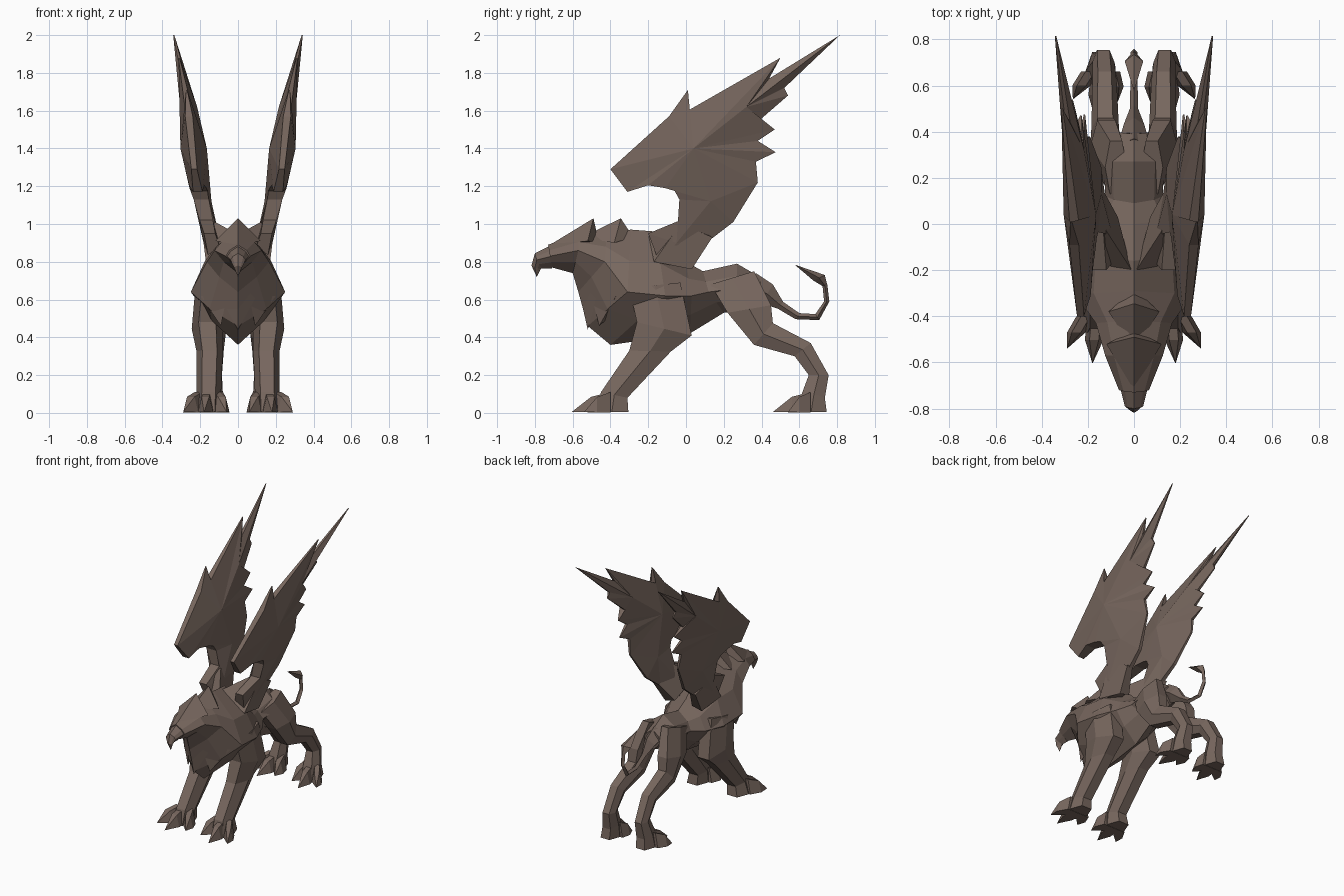
import bpy, bmesh
from mathutils import Vector

mat = bpy.data.materials.new("stone brown")
mat.diffuse_color = (0.185, 0.135, 0.112, 1)


def finish(name, bm, mirror=False):
    bmesh.ops.recalc_face_normals(bm, faces=bm.faces)
    me = bpy.data.meshes.new(name)
    bm.to_mesh(me)
    bm.free()
    me.materials.append(mat)
    ob = bpy.data.objects.new(name, me)
    bpy.context.collection.objects.link(ob)
    if mirror:
        mod = ob.modifiers.new("mirror", 'MIRROR')
        mod.use_mirror_merge = False
    return ob


def loft(name, rings, mirror=False, tip=None):
    """Skin a list of equal rings; the far end closes flat or to a tip."""
    bm = bmesh.new()
    vs = [[bm.verts.new(p) for p in r] for r in rings]
    n = len(rings[0])
    for a, b in zip(vs, vs[1:]):
        for i in range(n):
            j = (i + 1) % n
            bm.faces.new((a[i], a[j], b[j], b[i]))
    bm.faces.new(vs[0])
    if tip:
        t = bm.verts.new(tip)
        for i in range(n):
            bm.faces.new((vs[-1][i], vs[-1][(i + 1) % n], t))
    else:
        bm.faces.new(vs[-1])
    return finish(name, bm, mirror)


def body_ring(ty, tz, my, mz, w, by, bz):
    """Symmetric eight-sided section from top, widest and bottom points."""
    t, m, b = Vector((0, ty, tz)), Vector((w, my, mz)), Vector((0, by, bz))
    u, l = t.lerp(m, 0.5), m.lerp(b, 0.5)
    u.x, l.x = w * 0.7, w * 0.6
    half = [t, u, m, l, b]
    return half + [Vector((-p.x, p.y, p.z)) for p in (l, m, u)]


def limb_ring(fy, fz, by, bz, x0, x1):
    """Six-sided section from front point, back point and x range."""
    c, h = (x0 + x1) / 2, (x1 - x0) / 3.6
    my, mz = (fy + by) / 2, (fz + bz) / 2
    return [(c - h, fy, fz), (c + h, fy, fz), (x1, my, mz),
            (c + h, by, bz), (c - h, by, bz), (x0, my, mz)]


# Body, neck and head
loft("body", [body_ring(*s) for s in [
    (-0.73, 0.89, -0.72, 0.83, 0.065, -0.71, 0.77),
    (-0.57, 0.95, -0.57, 0.86, 0.125, -0.60, 0.74),
    (-0.42, 0.96, -0.43, 0.80, 0.165, -0.57, 0.64),
    (-0.29, 0.97, -0.31, 0.64, 0.25, -0.52, 0.46),
    (-0.16, 0.96, -0.11, 0.62, 0.235, -0.40, 0.36),
    (0.00, 0.80, 0.03, 0.62, 0.18, 0.02, 0.42),
    (0.09, 0.75, 0.12, 0.64, 0.125, 0.20, 0.53),
    (0.27, 0.79, 0.27, 0.66, 0.13, 0.28, 0.54),
    (0.39, 0.72, 0.40, 0.65, 0.07, 0.38, 0.57)]])

# Hooked beak
loft("beak", [body_ring(*s) for s in [
    (-0.71, 0.89, -0.71, 0.83, 0.06, -0.71, 0.765),
    (-0.80, 0.845, -0.79, 0.81, 0.04, -0.765, 0.765),
    (-0.818, 0.78, -0.80, 0.77, 0.022, -0.77, 0.76)]], tip=(0, -0.79, 0.72))


# Swept feather hoods along the crest, and hanging ruff points on the chest
def spike(name, base, tip, mirror=False):
    loft(name, [base], mirror, tip)


spike("head_crest", [(0, -0.72, 0.89), (0.12, -0.52, 0.91), (0, -0.46, 0.90),
                     (-0.12, -0.52, 0.91)], (0, -0.49, 1.03))
spike("neck_crest", [(0, -0.55, 0.93), (0.11, -0.38, 0.90), (0, -0.28, 0.93),
                     (-0.11, -0.38, 0.90)], (0, -0.345, 1.03))
spike("chest_ruff", [(-0.11, -0.47, 0.64), (0.11, -0.47, 0.64), (0, -0.57, 0.66)],
      (0, -0.52, 0.44))
spike("side_ruff", [(0.06, -0.50, 0.62), (0.20, -0.37, 0.62), (0.08, -0.36, 0.55)],
      (0.09, -0.46, 0.46), True)

# Front legs
loft("front_leg", [limb_ring(*s) for s in [
    (-0.30, 0.66, -0.03, 0.69, 0.07, 0.225),
    (-0.26, 0.48, 0.03, 0.41, 0.08, 0.245),
    (-0.30, 0.33, -0.08, 0.325, 0.08, 0.22),
    (-0.45, 0.11, -0.31, 0.08, 0.09, 0.22),
    (-0.48, 0.005, -0.305, 0.005, 0.09, 0.24)]], True)

# Hind legs
loft("hind_leg", [limb_ring(*s) for s in [
    (0.13, 0.68, 0.36, 0.75, 0.03, 0.125),
    (0.22, 0.53, 0.45, 0.57, 0.05, 0.19),
    (0.36, 0.36, 0.46, 0.475, 0.065, 0.185),
    (0.575, 0.30, 0.66, 0.37, 0.075, 0.18),
    (0.65, 0.20, 0.755, 0.20, 0.085, 0.18),
    (0.62, 0.12, 0.735, 0.08, 0.08, 0.20),
    (0.58, 0.005, 0.745, 0.005, 0.08, 0.21)]], True)


# Clawed toes: a knuckle block tapering to a point
def toe(name, x, y, tx, ty, w=0.04):
    kx, ky = x + (tx - x) * 0.5, y + (ty - y) * 0.5

    def ring(cx, cy, top):
        return [(cx - w, cy, 0.003), (cx + w, cy, 0.003),
                (cx + w * 0.5, cy, top), (cx - w * 0.5, cy, top)]
    loft(name, [ring(x, y, 0.11), ring(kx, ky, 0.085)], True, (tx, ty, 0.005))


for leg, y0, toes in (("front", -0.40, ((0.11, 0.06, -0.53), (0.165, 0.18, -0.605), (0.21, 0.29, -0.54))),
                      ("hind", 0.66, ((0.10, 0.07, 0.53), (0.145, 0.17, 0.46), (0.19, 0.265, 0.54)))):
    for i, (x, tx, ty) in enumerate(toes):
        toe(f"{leg}_toe_{i + 1}", x, y0, tx, ty)


# Tail with tuft
def diamond(y, z, dy, dz, w):
    return [(0, y - dy, z - dz), (w, y, z), (0, y + dy, z + dz), (-w, y, z)]


loft("tail", [diamond(*s) for s in [
    (0.34, 0.68, 0.03, 0.06, 0.07),
    (0.43, 0.63, 0.03, 0.05, 0.045),
    (0.50, 0.57, 0.014, 0.018, 0.018),
    (0.59, 0.512, 0.010, 0.016, 0.016),
    (0.695, 0.507, -0.010, 0.016, 0.016),
    (0.745, 0.59, -0.014, 0.0, 0.015),
    (0.735, 0.68, -0.013, 0.0, 0.015)]])
loft("tail_tuft", [diamond(*s) for s in [
    (0.737, 0.67, 0.012, 0.0, 0.013),
    (0.705, 0.715, 0.03, 0.015, 0.04)]], tip=(0, 0.575, 0.785))

# Shoulders that carry the wings up out of the back
loft("wing_shoulder", [
    [(0.01, -0.20, 0.95), (0.17, -0.17, 0.80), (0.15, 0.03, 0.76), (0.07, 0.03, 0.78)],
    [(0.12, -0.03, 1.01), (0.195, -0.03, 1.0), (0.175, 0.14, 0.93), (0.13, 0.14, 0.93)]], True)

# Wings: a feathered outline (y, z, spine point, rim half thickness)
spine = [(-0.05, 0.90, 0.045), (0.13, 1.12, 0.045), (0.04, 1.40, 0.07), (0.32, 1.62, 0.045)]
outline = [
    (-0.14, 0.79, 0, .04), (-0.20, 0.95, 0, .03), (-0.03, 1.02, 0, .035), (-0.035, 1.13, 1, .04),
    (-0.06, 1.175, 2, .045), (-0.11, 1.19, 2, .045), (-0.20, 1.205, 2, .04),
    (-0.31, 1.17, 2, .025), (-0.40, 1.29, 2, .015), (-0.09, 1.57, 2, .02),
    (0.01, 1.71, 2, .003), (0.01, 1.60, 2, .02), (0.50, 1.88, 3, .003),
    (0.44, 1.77, 3, .01), (0.815, 2.0, 3, .003), (0.52, 1.72, 3, .008),
    (0.54, 1.68, 3, .003), (0.39, 1.55, 3, .01), (0.47, 1.50, 2, .003),
    (0.38, 1.44, 2, .01), (0.475, 1.38, 2, .003), (0.37, 1.33, 2, .01),
    (0.38, 1.22, 1, .006), (0.25, 1.01, 1, .012), (0.12, 0.91, 0, .015), (0.0, 0.79, 0, .03)]


def wing_x(y, z):
    """Outward lean of the wing's middle surface."""
    keys = [(0.75, 0.10), (0.95, 0.15), (1.2, 0.21), (1.45, 0.243), (1.7, 0.27), (2.0, 0.34)]
    for (z0, x0), (z1, x1) in zip(keys, keys[1:]):
        if z <= z1:
            break
    return x0 + (x1 - x0) * (z - z0) / (z1 - z0) - 0.02 * max(-0.5, min(1, y * 2)) * (1.0 < z < 1.6)


bm = bmesh.new()
sides = []
for s in (-1, 1):
    sp = [bm.verts.new((wing_x(y, z) + s * t, y, z)) for y, z, t in spine]
    rim = [bm.verts.new((wing_x(y, z) + s * t, y, z)) for y, z, k, t in outline]
    sides.append(rim)
    for i in range(len(rim)):
        j = (i + 1) % len(rim)
        a, b = outline[i][2], outline[j][2]
        bm.faces.new((rim[i], rim[j], sp[a]))
        if a != b:
            bm.faces.new((rim[j], sp[b], sp[a]))
for i in range(len(outline)):
    j = (i + 1) % len(outline)
    bm.faces.new((sides[0][i], sides[0][j], sides[1][j], sides[1][i]))
finish("wing", bm, True)
